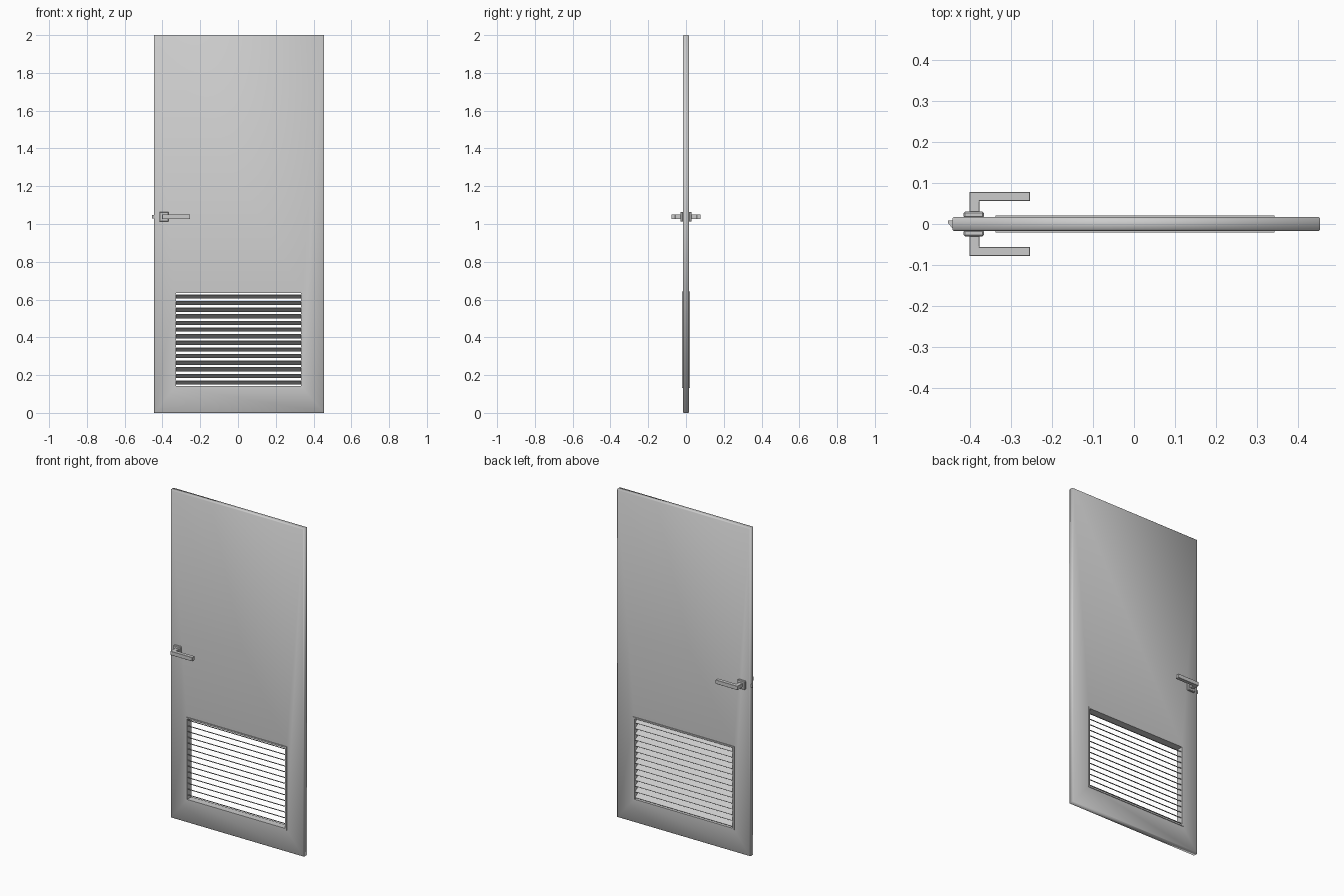
import bpy, bmesh, math
from mathutils import Matrix

if "Cube" in bpy.data.objects:
    bpy.data.objects.remove(bpy.data.objects["Cube"])

grey = bpy.data.materials.new("light grey")
grey.diffuse_color = (0.6, 0.6, 0.6, 1)
grey.use_nodes = True
grey.node_tree.nodes["Principled BSDF"].inputs["Base Color"].default_value = grey.diffuse_color


def finish(name, bm, smooth=False, bevel=0):
    bmesh.ops.recalc_face_normals(bm, faces=bm.faces)
    if bevel:
        bmesh.ops.bevel(bm, geom=bm.edges[:], offset=bevel, segments=1, affect='EDGES')
    for f in bm.faces:
        f.smooth = smooth
    me = bpy.data.meshes.new(name)
    bm.to_mesh(me)
    bm.free()
    me.materials.append(grey)
    ob = bpy.data.objects.new(name, me)
    bpy.context.collection.objects.link(ob)
    return ob


def box(name, x0, x1, y0, y1, z0, z1, bevel=0):
    bm = bmesh.new()
    m = Matrix.Translation(((x0 + x1) / 2, (y0 + y1) / 2, (z0 + z1) / 2))
    m = m @ Matrix.Diagonal((x1 - x0, y1 - y0, z1 - z0, 1))
    bmesh.ops.create_cube(bm, size=1, matrix=m)
    return finish(name, bm, bevel=bevel)


def rings(name, loops, closed, smooth):
    """Bridge a series of rectangles (x0, x1, z0, z1, y)."""
    bm = bmesh.new()
    vs = []
    for x0, x1, z0, z1, y in loops:
        vs.append([bm.verts.new(p) for p in
                   ((x0, y, z0), (x1, y, z0), (x1, y, z1), (x0, y, z1))])
    n = len(vs)
    for i in range(n if closed else n - 1):
        a, b = vs[i], vs[(i + 1) % n]
        for k in range(4):
            j = (k + 1) % 4
            bm.faces.new((a[k], a[j], b[j], b[k]))
    return finish(name, bm, smooth)


def prism(name, pts, z0, z1, bevel=0):
    """Extrude an xy outline upwards."""
    bm = bmesh.new()
    f = bm.faces.new([bm.verts.new((x, y, z0)) for x, y in pts])
    ext = bmesh.ops.extrude_face_region(bm, geom=[f])
    bmesh.ops.translate(bm, vec=(0, 0, z1 - z0),
                        verts=[v for v in ext['geom'] if isinstance(v, bmesh.types.BMVert)])
    return finish(name, bm, bevel=bevel)


# Door leaf with chamfered rim and a vent opening, softly shaded
L, R, T, c = -0.444, 0.455, 0.017, 0.004
hole = (-0.333, 0.338, 0.138, 0.639)
face = (L + c, R - c, c, 2 - c)
edge = (L, R, 0, 2)
rings("door_leaf", [(*hole, -T), (*face, -T), (*edge, -T + c),
                    (*edge, T - c), (*face, T), (*hole, T)], False, True)

# Vent trim lining the opening
outer = (-0.338, 0.343, 0.133, 0.643)
inner = (-0.328, 0.333, 0.143, 0.634)
F = 0.021
rings("vent_frame", [(*outer, -F), (*inner, -F), (*inner, F), (*outer, F)], True, False)

# Louvre slats, high at the front and low at the back
count = 14
pitch = (inner[3] - inner[2]) / count
for i in range(count):
    bm = bmesh.new()
    m = Matrix.Translation((0.0025, 0, inner[2] + pitch * (i + 0.5)))
    m = m @ Matrix.Rotation(math.radians(-33), 4, 'X')
    m = m @ Matrix.Diagonal((0.663, 0.037, 0.003, 1))
    bmesh.ops.create_cube(bm, size=1, matrix=m)
    finish("vent_slat_%02d" % (i + 1), bm)

# Handles on both sides
zc = 1.038
for side, s in (("front", -1), ("back", 1)):
    ys = sorted((s * 0.015, s * 0.030))
    box(side + "_handle_plate", -0.416, -0.367, ys[0], ys[1], zc - 0.026, zc + 0.026, 0.003)
    pts = [(-0.402, 0.028), (-0.378, 0.028), (-0.378, 0.056),
           (-0.254, 0.056), (-0.254, 0.078), (-0.402, 0.078)]
    prism(side + "_handle_lever", [(x, s * y) for x, y in pts], zc - 0.012, zc + 0.012, 0.001)

# Wedge-shaped latch bolt
prism("latch_bolt", [(-0.44, 0.008), (-0.455, 0.008), (-0.455, 0.003), (-0.444, -0.010),
                     (-0.44, -0.010)], zc - 0.009, zc + 0.009)
